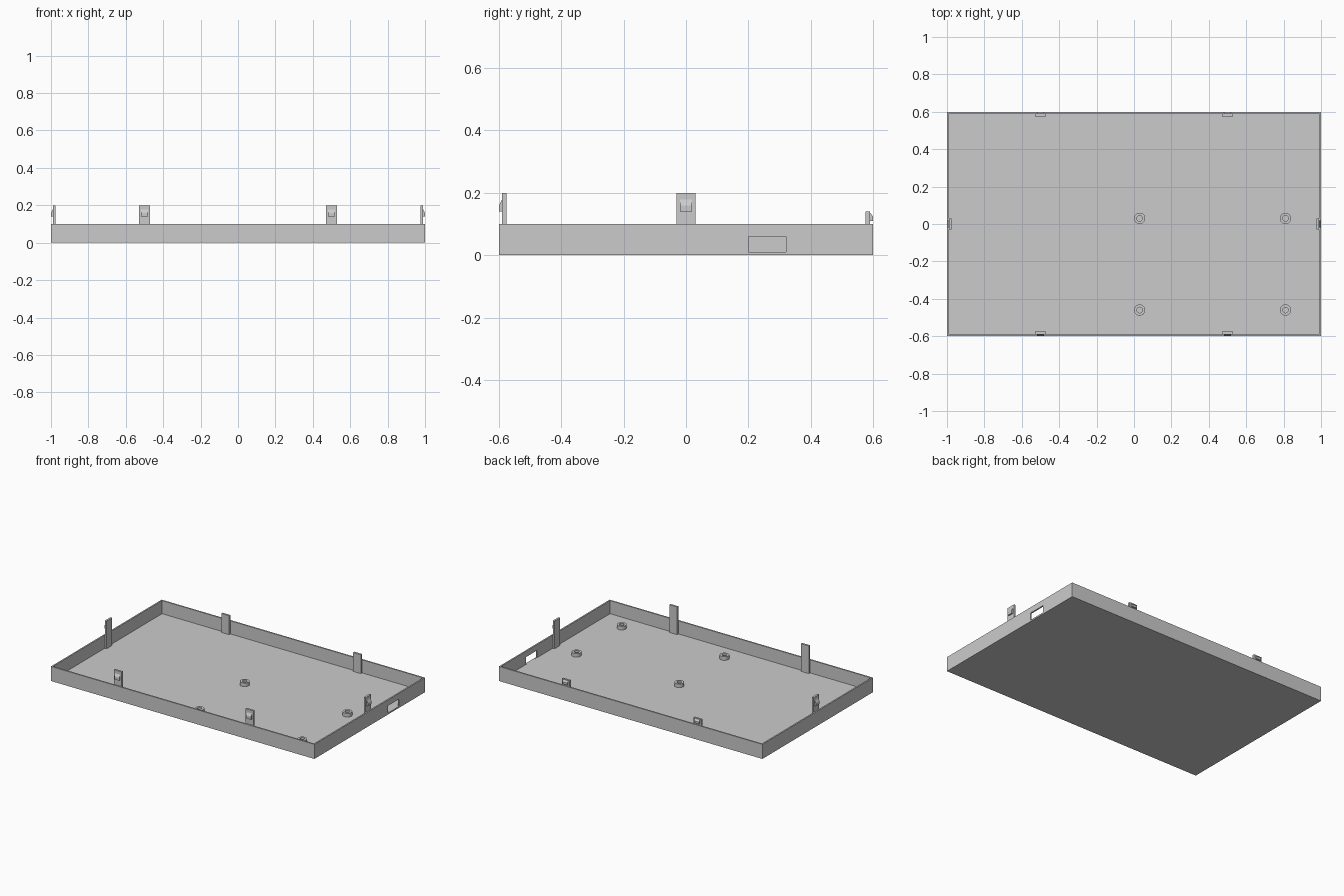
import bpy, bmesh
from math import pi
from mathutils import Matrix, Vector

cube = bpy.data.objects.get("Cube")
if cube:
    bpy.data.objects.remove(cube, do_unlink=True)

grey = bpy.data.materials.new("plain grey")
grey.use_nodes = True
grey.diffuse_color = (0.6, 0.6, 0.6, 1)
grey.node_tree.nodes["Principled BSDF"].inputs["Base Color"].default_value = (0.6, 0.6, 0.6, 1)

LENGTH, DEPTH, HEIGHT = 2.0, 1.2, 0.1
WALL = 0.01


def finish(name, bm):
    bmesh.ops.recalc_face_normals(bm, faces=bm.faces)
    mesh = bpy.data.meshes.new(name)
    bm.to_mesh(mesh)
    bm.free()
    mesh.materials.append(grey)
    obj = bpy.data.objects.new(name, mesh)
    bpy.context.collection.objects.link(obj)
    return obj


def add_box(bm, lo, hi):
    lo, hi = Vector(lo), Vector(hi)
    matrix = Matrix.Translation((lo + hi) / 2) @ Matrix.Diagonal((*(hi - lo), 1))
    return bmesh.ops.create_cube(bm, size=1, matrix=matrix)


# Open tray: inset the top of a block and push it down to the floor
bm = bmesh.new()
add_box(bm, (-LENGTH / 2, -DEPTH / 2, 0), (LENGTH / 2, DEPTH / 2, HEIGHT))
top = max(bm.faces, key=lambda f: f.calc_center_median().z)
bmesh.ops.inset_region(bm, faces=[top], thickness=WALL, use_even_offset=True)
inner = bmesh.ops.extrude_discrete_faces(bm, faces=[top])["faces"][0]
bmesh.ops.translate(bm, verts=inner.verts, vec=(0, 0, WALL - HEIGHT))
tray = finish("tray", bm)

# Cable opening in the left wall
bm = bmesh.new()
add_box(bm, (0.95, 0.2, 0.0105), (1.05, 0.32, 0.06))
cutter = finish("opening_cutter", bm)
cutter.hide_render = True
cut = tray.modifiers.new("cable opening", "BOOLEAN")
cut.operation, cut.solver, cut.object = "DIFFERENCE", "EXACT", cutter
bpy.context.view_layer.objects.active = tray
bpy.ops.object.modifier_apply(modifier=cut.name)
bpy.data.objects.remove(cutter, do_unlink=True)


def clip(name, x, y, angle, top, catch_low, catch_high):
    """Upright tab with a wedge catch; its outer side faces -y before turning."""
    bm = bmesh.new()
    add_box(bm, (-0.03, 0, WALL), (0.03, 0.014, top))
    # Wedge profile swept across the tab
    profile = [(0.001, catch_low), (-0.01, catch_low),
               (-0.01, (catch_low + catch_high) / 2), (0.001, catch_high)]
    face = bm.faces.new([bm.verts.new((-0.019, py, pz)) for py, pz in profile])
    swept = bmesh.ops.extrude_face_region(bm, geom=[face])["geom"]
    bmesh.ops.translate(bm, vec=(0.038, 0, 0),
                        verts=[v for v in swept if isinstance(v, bmesh.types.BMVert)])
    obj = finish(name, bm)
    obj.location = (x, y, 0)
    obj.rotation_euler.z = angle


# Clips stand just inside the walls
IN_X, IN_Y = LENGTH / 2 - WALL, DEPTH / 2 - WALL
for side, s in (("left", 1), ("right", -1)):
    clip(f"front_clip_{side}", s * 0.5, -IN_Y, 0, 0.2, 0.14, 0.18)
    clip(f"back_clip_{side}", s * 0.5, IN_Y, pi, 0.14, 0.11, 0.138)
    clip(f"side_clip_{side}", s * IN_X, 0, s * pi / 2, 0.2, 0.14, 0.18)


def standoff(name, x, y, outer=0.03, bore=0.015, low=WALL, high=0.035, sides=32):
    """Hollow round post made by spinning a rectangular profile."""
    bm = bmesh.new()
    profile = [(outer, low), (outer, high), (bore, high), (bore, low)]
    verts = [bm.verts.new((r, 0, z)) for r, z in profile]
    edges = [bm.edges.new((verts[i], verts[i + 1])) for i in range(3)]
    bmesh.ops.spin(bm, geom=verts + edges, cent=(0, 0, 0), axis=(0, 0, 1),
                   angle=2 * pi, steps=sides)
    bmesh.ops.remove_doubles(bm, verts=bm.verts, dist=0.0001)
    obj = finish(name, bm)
    obj.location = (x, y, 0)
    bpy.ops.object.select_all(action="DESELECT")
    obj.select_set(True)
    bpy.context.view_layer.objects.active = obj
    bpy.ops.object.shade_smooth_by_angle()


for side, x in (("left", 0.81), ("right", 0.03)):
    standoff(f"front_standoff_{side}", x, -0.46)
    standoff(f"back_standoff_{side}", x, 0.03)
